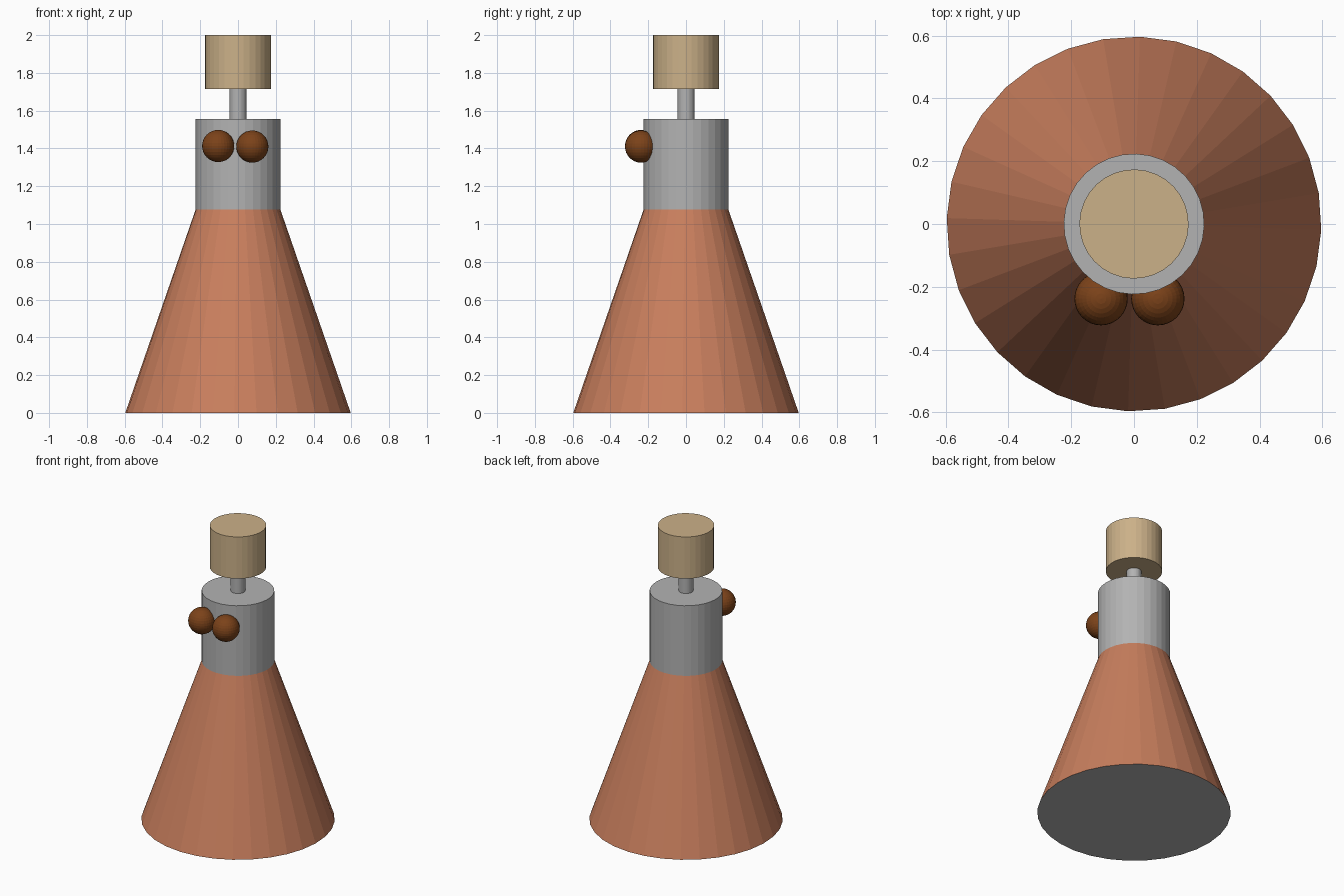
import bpy
from math import radians

if "Cube" in bpy.data.objects:
    bpy.data.objects.remove(bpy.data.objects["Cube"])

TURN = radians(-1.8)


def material(name, rgb):
    m = bpy.data.materials.new(name)
    m.diffuse_color = (*rgb, 1)
    m.use_nodes = True
    m.node_tree.nodes["Principled BSDF"].inputs["Base Color"].default_value = m.diffuse_color
    return m


orange = material("orange", (0.58, 0.21, 0.11))
tan = material("tan", (0.60, 0.44, 0.25))
brown = material("brown", (0.20, 0.055, 0.01))
grey = material("grey", (0.45, 0.45, 0.45))
dark = material("dark_grey", (0.45, 0.45, 0.45))


def drum(name, r_bottom, r_top, z0, z1, mat):
    bpy.ops.mesh.primitive_cone_add(vertices=32, radius1=r_bottom, radius2=r_top,
                                    depth=z1 - z0, location=(0, 0, (z0 + z1) / 2),
                                    rotation=(0, 0, TURN))
    ob = bpy.context.object
    ob.name = name
    ob.data.materials.append(mat)
    return ob


# Flared skirt with a grey underside
skirt = drum("skirt", 0.597, 0.224, 0, 1.078, orange)
skirt.data.materials.append(dark)
for face in skirt.data.polygons:
    if face.normal.z < -0.9:
        face.material_index = 1

# Body, neck and head
drum("body", 0.224, 0.224, 1.078, 1.555, grey)
drum("neck", 0.045, 0.045, 1.555, 1.716, grey)
drum("head", 0.174, 0.174, 1.716, 2.0, tan)

# Pair of balls on the front of the body
for side, x, z in (("left", -0.105, 1.413), ("right", 0.076, 1.41)):
    bpy.ops.mesh.primitive_uv_sphere_add(segments=32, ring_count=16, radius=0.085,
                                         location=(x, -0.238, z))
    ball = bpy.context.object
    ball.name = f"{side}_ball"
    ball.data.materials.append(brown)
